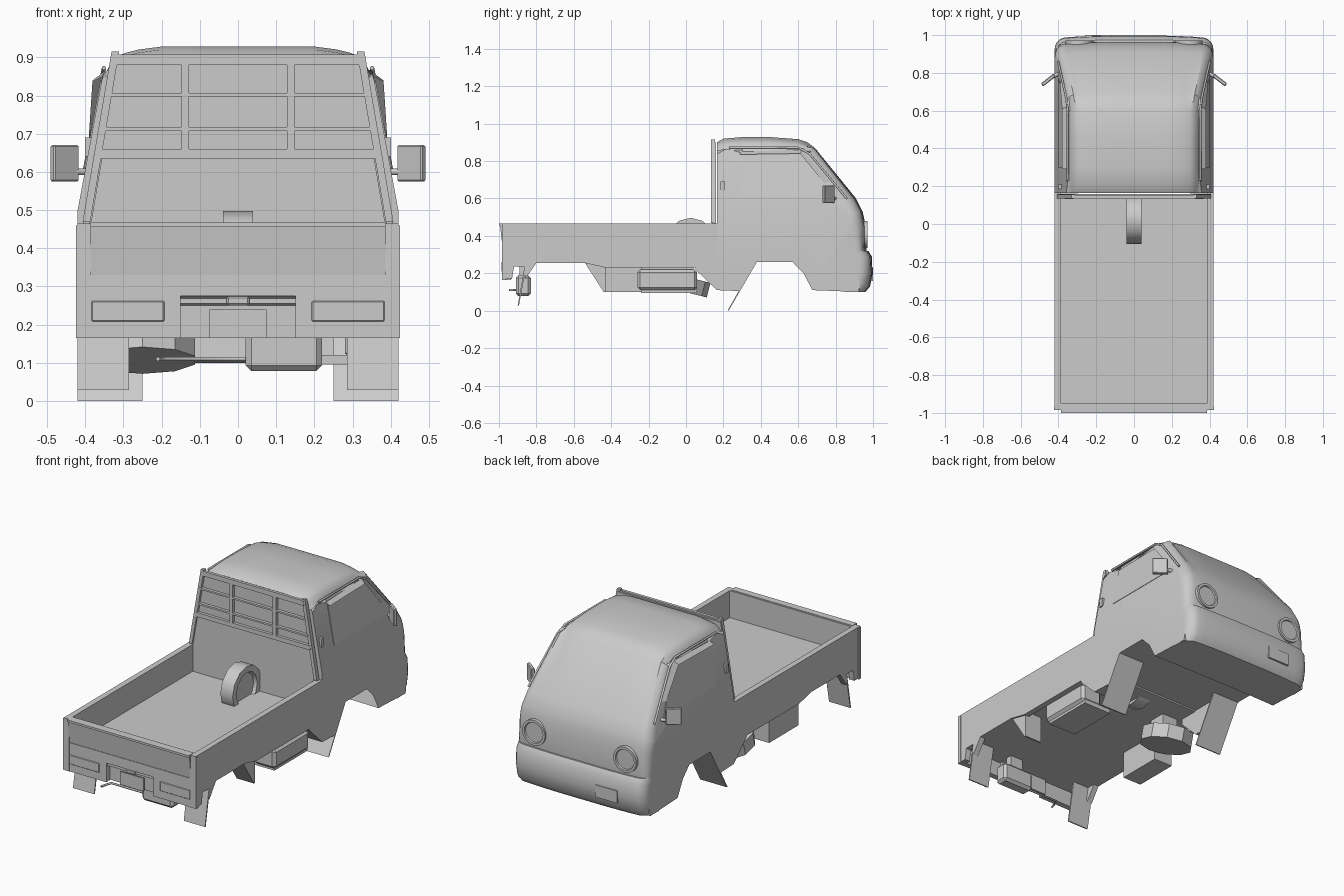
import bpy, bmesh, math
from mathutils import Vector, Matrix

start_cube = bpy.data.objects.get("Cube")
if start_cube:
    bpy.data.objects.remove(start_cube, do_unlink=True)

grey = bpy.data.materials.new("plain_grey")
grey.use_nodes = True
grey.diffuse_color = (0.6, 0.6, 0.6, 1)
grey.node_tree.nodes["Principled BSDF"].inputs["Base Color"].default_value = (0.6, 0.6, 0.6, 1)


def finish(name, bm, smooth=False):
    """Turn a bmesh into a named object with the body colour."""
    bmesh.ops.recalc_face_normals(bm, faces=bm.faces)
    mesh = bpy.data.meshes.new(name)
    bm.to_mesh(mesh)
    bm.free()
    mesh.materials.append(grey)
    obj = bpy.data.objects.new(name, mesh)
    bpy.context.collection.objects.link(obj)
    if smooth:
        bpy.ops.object.select_all(action="DESELECT")
        obj.select_set(True)
        bpy.context.view_layer.objects.active = obj
        bpy.ops.object.shade_smooth_by_angle(angle=math.radians(35))
    return obj


def prism_mesh(points, x0, x1):
    """Side profile of (y, z) points extruded across x."""
    bm = bmesh.new()
    face = bm.faces.new([bm.verts.new((x0, y, z)) for y, z in points])
    side = bmesh.ops.extrude_face_region(bm, geom=[face])["geom"]
    moved = [v for v in side if isinstance(v, bmesh.types.BMVert)]
    bmesh.ops.translate(bm, verts=moved, vec=(x1 - x0, 0, 0))
    return bm


def prism(name, points, x0, x1):
    return finish(name, prism_mesh(points, x0, x1))


def box(name, xs, ys, zs, bevel=0.0):
    bm = prism_mesh([(ys[0], zs[0]), (ys[1], zs[0]), (ys[1], zs[1]), (ys[0], zs[1])], *xs)
    if bevel:
        bmesh.ops.bevel(bm, geom=list(bm.edges), offset=bevel, segments=1, affect="EDGES")
    return finish(name, bm)


def disc(name, centre, radius, depth, axis, sides, inner=0.0):
    """Cylinder along an axis, with an optional sunk face."""
    bm = bmesh.new()
    turn = Vector((0, 0, 1)).rotation_difference(Vector(axis)).to_matrix().to_4x4()
    bmesh.ops.create_cone(bm, cap_ends=True, segments=sides, radius1=radius, radius2=radius,
                          depth=depth, matrix=Matrix.Translation(centre) @ turn)
    if inner:
        caps = [f for f in bm.faces if len(f.verts) > 4]
        bmesh.ops.inset_region(bm, faces=caps, thickness=inner, depth=0)
        bmesh.ops.inset_region(bm, faces=caps, thickness=inner / 4, depth=-inner / 2)
    return finish(name, bm, True)


def rod(name, points, radius):
    curve = bpy.data.curves.new(name, "CURVE")
    curve.dimensions = "3D"
    curve.bevel_depth = radius
    curve.bevel_resolution = 1
    curve.use_fill_caps = True
    line = curve.splines.new("POLY")
    line.points.add(len(points) - 1)
    for p, co in zip(line.points, points):
        p.co = (*co, 1)
    curve.materials.append(grey)
    obj = bpy.data.objects.new(name, curve)
    bpy.context.collection.objects.link(obj)


WIDE = 0.42
WAIST = 0.5


def half_width(z):
    return WIDE if z < WAIST else WIDE - (z - WAIST) * 0.185


def cut(bm, co, normal):
    bmesh.ops.bisect_plane(bm, geom=bm.verts[:] + bm.edges[:] + bm.faces[:],
                           plane_co=co, plane_no=normal)


def rounded_body(points, corner, low, front):
    """Open-backed prism across the cab with rounded rims and a bowed front."""
    bm = prism_mesh(points, -WIDE, WIDE)
    rim = [e for e in bm.edges if abs(e.verts[0].co.x - e.verts[1].co.x) < 0.01
           and all(v.co.z > low and v.co.y > front for v in e.verts)]
    bmesh.ops.bevel(bm, geom=rim, offset=corner, segments=5, profile=0.5, affect="EDGES")
    bmesh.ops.recalc_face_normals(bm, faces=bm.faces)
    bm.normal_update()
    inside = [f for f in bm.faces if f.normal.y < -0.3 and f.calc_center_median().y > 0.5]
    bmesh.ops.delete(bm, geom=inside, context="FACES")
    for x in (0.15, 0.25, 0.32):
        for s in (-1, 1):
            cut(bm, (s * x, 0, 0), (1, 0, 0))
    for v in bm.verts:
        ahead = min(max((v.co.y - 0.6) / 0.3, 0), 1)
        v.co.y -= ahead * 0.016 * abs(v.co.x / WIDE) ** 3
    return bm


# Cab shell: rounded side profile, leaned inward above the waist, crowned roof
shell = [(0.165, 0.26), (0.57, 0.26), (0.63, 0.2), (0.68, 0.11), (0.94, 0.1),
         (0.965, 0.31), (0.963, 0.45), (0.945, 0.53), (0.91, 0.6), (0.69, 0.87),
         (0.65, 0.9), (0.6, 0.917), (0.45, 0.928), (0.3, 0.928), (0.2, 0.92), (0.165, 0.9)]
bm = rounded_body(shell, 0.055, 0.3, 0.1)
cut(bm, (0, 0, WAIST), (0, 0, 1))
for v in bm.verts:
    v.co.x *= half_width(v.co.z) / WIDE
    if v.co.z > 0.87:
        v.co.z -= max(abs(v.co.x) - 0.23, 0) * 0.25
finish("cab_shell", bm, True)

# Front bumper with rounded corners
bm = rounded_body([(0.86, 0.1), (0.96, 0.1), (0.985, 0.13), (0.998, 0.2),
                   (0.994, 0.29), (0.975, 0.32), (0.86, 0.32)], 0.055, 0, 0.9)
finish("front_bumper", bm, True)
box("front_plate", (-0.26, -0.12), (0.98, 1.0), (0.16, 0.23))

# Load bed
box("bed_floor", (-0.41, 0.41), (-0.97, 0.16), (0.255, 0.31))
wall = [(-0.985, 0.465), (-0.975, 0.17), (-0.93, 0.17), (-0.92, 0.235), (-0.865, 0.235),
        (-0.86, 0.17), (-0.8, 0.255), (-0.54, 0.255), (-0.43, 0.23), (0.165, 0.23), (0.165, 0.465)]
for name, s in (("left", 1), ("right", -1)):
    prism(name + "_bed_wall", wall, s * 0.387, s * WIDE)
    box(name + "_corner_post", (s * 0.385, s * 0.424), (-0.985, -0.965), (0.165, 0.46))
    # Skirt behind the front wheel, wheel flaps
    prism(name + "_skirt", [(0.05, 0.26), (0.05, 0.22), (0.165, 0.11), (0.285, 0.105),
                            (0.37, 0.26)], s * 0.3, s * WIDE)
    prism(name + "_front_flap", [(0.37, 0.262), (0.222, 0.0), (0.228, 0.0), (0.38, 0.262)],
          s * 0.25, s * WIDE)
    prism(name + "_rear_flap", [(-0.86, 0.255), (-0.9, 0.028), (-0.893, 0.028),
                                (-0.85, 0.255)], s * 0.285, s * WIDE)
    # Tail lamps set on the lower tailgate
    box(name + "_tail_lamp", (s * 0.19, s * 0.387), (-0.986, -0.97), (0.205, 0.265), 0.006)
    # Headlamps
    disc(name + "_headlamp", (s * 0.29, 0.954, 0.407), 0.073, 0.035, (0, 1, 0), 24, 0.014)
    # Mirrors: slanted plates on a short arm
    mirror = box(name + "_mirror", (-0.042, 0.042), (-0.01, 0.01), (0.575, 0.67), 0.004)
    mirror.location = (s * 0.454, 0.762, 0)
    mirror.rotation_euler.z = -s * math.radians(38)
    rod(name + "_mirror_arm", [(s * 0.39, 0.8, 0.6), (s * 0.43, 0.78, 0.6)], 0.01)

    # Trim following the leaning cab side
    def on_side(y, z, out=0.0):
        return (s * (half_width(z) + out), y, z)
    rod(name + "_drip_rail", [on_side(y, z) for y, z in
                              ((0.23, 0.872), (0.6, 0.872), (0.66, 0.84), (0.86, 0.6))], 0.006)
    # Window visor
    bm = bmesh.new()
    upper = ((0.29, 0.85), (0.62, 0.86), (0.77, 0.69))
    lower = ((0.29, 0.835, 0.024), (0.61, 0.84, 0.024), (0.74, 0.68, 0.005))
    top = [bm.verts.new(on_side(*p)) for p in upper]
    low = [bm.verts.new(on_side(*p)) for p in lower]
    for i in range(2):
        bm.faces.new((top[i], top[i + 1], low[i + 1], low[i]))
    bmesh.ops.solidify(bm, geom=bm.faces[:], thickness=0.004)
    finish(name + "_window_visor", bm)
    # Door window as a thin plate
    pane = [(0.3, 0.61), (0.77, 0.61), (0.73, 0.69), (0.61, 0.84), (0.3, 0.835)]
    bm = prism_mesh(pane, -0.002, 0.003)
    for v in bm.verts:
        v.co.x = s * (half_width(v.co.z) + v.co.x)
    finish(name + "_door_window", bm)
    box(name + "_side_vent", (s * 0.37, s * 0.401), (0.185, 0.208), (0.64, 0.69))

# Tailgate: upper recessed panel, lower panel with a bay for the plate
prism("tailgate_upper", [(-0.995, 0.465), (-0.98, 0.33), (-0.95, 0.31), (-0.95, 0.465)],
      -0.387, 0.387)
box("tailgate_lip", (-0.387, 0.387), (-1.0, -0.96), (0.455, 0.467))
for name, s in (("left", 1), ("right", -1)):
    box(name + "_tailgate_lower", (s * 0.15, s * 0.41), (-0.983, -0.95), (0.165, 0.33))
box("tailgate_bridge", (-0.155, 0.155), (-0.983, -0.95), (0.275, 0.33))
prism("plate_bay", [(-0.983, 0.278), (-0.945, 0.25), (-0.945, 0.165), (-0.935, 0.165),
                    (-0.935, 0.28)], -0.155, 0.155)
box("rear_plate", (-0.075, 0.075), (-0.965, -0.958), (0.165, 0.24))
box("plate_lamp", (-0.03, 0.03), (-0.98, -0.945), (0.25, 0.275), 0.005)


# Headboard: lower panel, tapered posts and barred bays
def board_half(z):
    return 0.405 - (z - 0.47) * 0.17


box("bed_front_wall", (-0.39, 0.39), (0.142, 0.16), (0.3, 0.47))
for name, z0, z1, y0, y1, inset in (
        ("sheet", 0.465, 0.9, 0.15, 0.16, 0), ("panel", 0.465, 0.635, 0.142, 0.15, 0.02),
        ("top_rail", 0.88, 0.908, 0.133, 0.15, 0.01),
        ("middle_rail", 0.635, 0.66, 0.133, 0.15, 0.01),
        ("lower_bar", 0.707, 0.717, 0.133, 0.15, 0.01),
        ("upper_bar", 0.797, 0.807, 0.133, 0.15, 0.01)):
    bm = prism_mesh([(y0, z0), (y1, z0), (y1, z1), (y0, z1)], -1, 1)
    for v in bm.verts:
        v.co.x *= board_half(v.co.z) - inset
    finish("headboard_" + name, bm)
for name, s in (("left", 1), ("right", -1)):
    box(name + "_headboard_bar", (s * 0.128, s * 0.148), (0.133, 0.15), (0.65, 0.89))
    bm = prism_mesh([(0.135, 0.47), (0.155, 0.47), (0.155, 0.915), (0.135, 0.915)], -0.01, 0.01)
    for v in bm.verts:
        v.co.x += s * (board_half(v.co.z) - 0.008)
    finish(name + "_headboard_post", bm)

# Spare wheel standing in the bed
disc("spare_wheel", (0, 0.025, 0.367), 0.13, 0.078, (1, 0, 0), 12, 0.035)

# Parts hung below the bed
box("side_tank", (0.28, 0.415), (-0.26, 0.06), (0.11, 0.22), 0.015)
box("tank_tray", (0.22, 0.4), (-0.24, 0.06), (0.095, 0.12))
box("tank_bracket", (0.3, 0.38), (-0.24, 0.04), (0.2, 0.26))
prism("tank_guard", [(-0.54, 0.255), (-0.44, 0.1), (-0.43, 0.1), (-0.43, 0.255)], 0.3, 0.41)
box("battery_box", (-0.41, -0.29), (-0.435, -0.17), (0.1, 0.26))
disc("round_tank", (-0.25, -0.02, 0.145), 0.145, 0.08, (0, 0.25, 1), 10)
box("tank_hanger", (-0.28, -0.18), (-0.07, 0.03), (0.16, 0.26))
box("silencer", (0.02, 0.22), (-0.91, -0.83), (0.078, 0.19), 0.015)
box("silencer_hanger", (0.08, 0.16), (-0.89, -0.85), (0.18, 0.26))
rod("tail_pipe", [(0.03, -0.88, 0.11), (-0.19, -0.88, 0.11), (-0.21, -0.945, 0.11)], 0.006)
